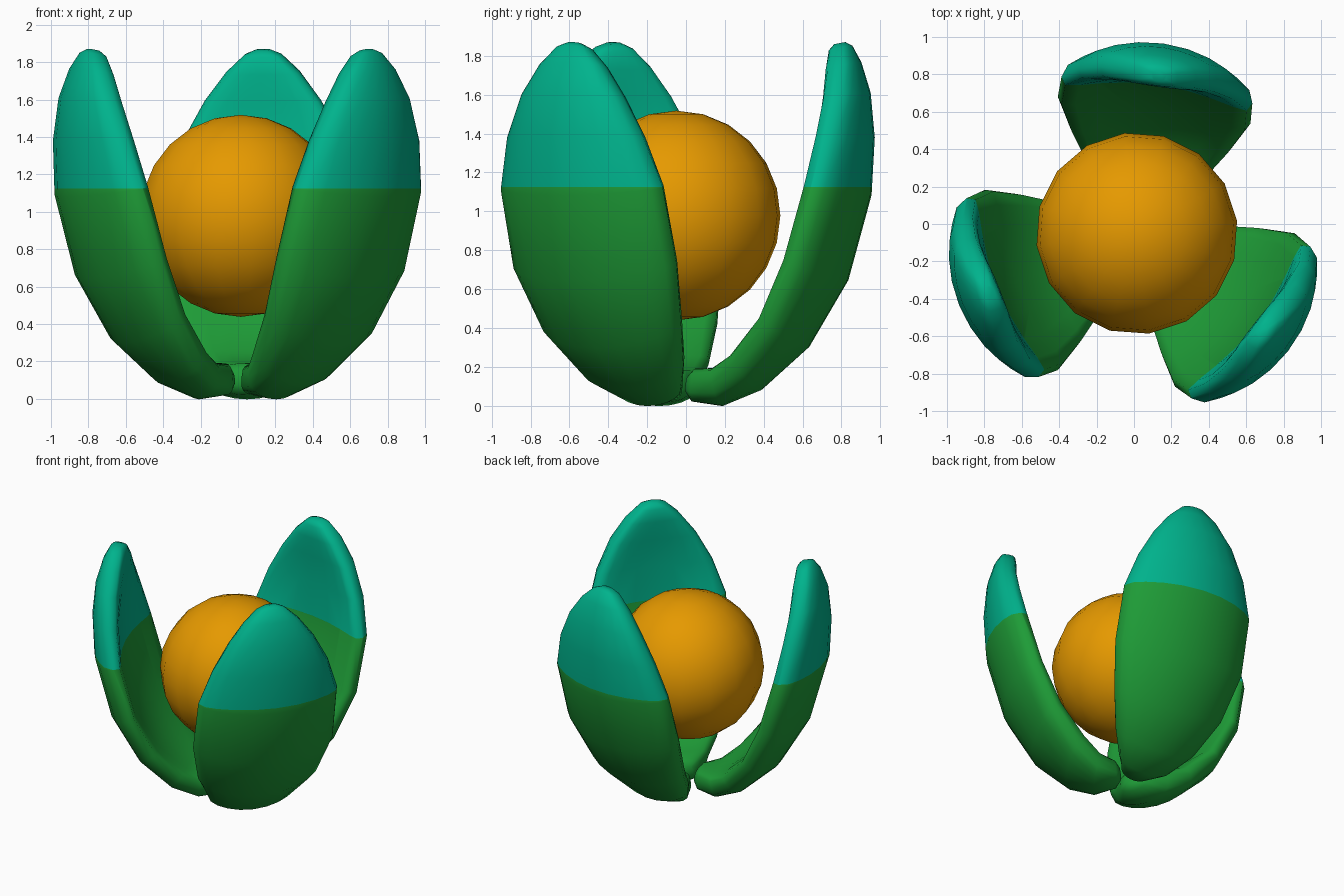
import bpy, bmesh, math
from mathutils import Vector, Matrix

if "Cube" in bpy.data.objects:
    bpy.data.objects.remove(bpy.data.objects["Cube"])


def material(name, rgb):
    m = bpy.data.materials.new(name)
    m.diffuse_color = (*rgb, 1)
    m.use_nodes = True
    m.node_tree.nodes["Principled BSDF"].inputs["Base Color"].default_value = m.diffuse_color
    return m


green = material("leaf green", (0.013, 0.33, 0.038))
teal = material("teal tip", (0.0, 0.45, 0.265))
orange = material("orange", (0.79, 0.32, 0.0))

CENTER = Vector((0.015, -0.05, 0))

# petal spine: radial distance, height, half width, half thickness
SPINE = [(0.055, 0.11, 0.05, 0.04), (0.09, 0.105, 0.11, 0.085), (0.22, 0.095, 0.21, 0.10),
         (0.38, 0.165, 0.32, 0.105), (0.60, 0.36, 0.44, 0.105), (0.79, 0.68, 0.52, 0.105),
         (0.905, 1.1, 0.515, 0.105), (0.92, 1.38, 0.43, 0.105), (0.905, 1.60, 0.315, 0.10),
         (0.875, 1.75, 0.20, 0.085), (0.855, 1.84, 0.10, 0.06), (0.85, 1.865, 0.04, 0.03)]
SIDES = 20
SPLIT = 1.125


def petal(name, degrees):
    bm = bmesh.new()
    rings = []
    for i, (r, z, w, t) in enumerate(SPINE):
        a, b = SPINE[max(i - 1, 0)], SPINE[min(i + 1, len(SPINE) - 1)]
        along = Vector((b[0] - a[0], 0, b[1] - a[1])).normalized()
        inward = Vector((-along.z, 0, along.x))
        ring = []
        for k in range(SIDES):
            ang = 2 * math.pi * k / SIDES
            u, s = math.cos(ang), math.sin(ang)
            v = math.copysign(abs(s) ** 0.55, s)
            # cupped cross-section with a rounded rim
            p = Vector((r, w * u, z)) + inward * (0.5 * (w * u) ** 2 + t * v)
            ring.append(bm.verts.new(p))
        rings.append(ring)
    for lo, hi in zip(rings, rings[1:]):
        for k in range(SIDES):
            n = (k + 1) % SIDES
            bm.faces.new((lo[k], lo[n], hi[n], hi[k]))
    bm.faces.new(rings[0][::-1])
    bm.faces.new(rings[-1])
    # cut the colour border and paint the upper part
    bmesh.ops.bisect_plane(bm, geom=bm.verts[:] + bm.edges[:] + bm.faces[:],
                           plane_co=(0, 0, SPLIT), plane_no=(0, 0, 1))
    bmesh.ops.recalc_face_normals(bm, faces=bm.faces[:])
    for f in bm.faces:
        f.material_index = int(f.calc_center_median().z > SPLIT)
        f.smooth = True
    bm.transform(Matrix.Translation(CENTER) @ Matrix.Rotation(math.radians(degrees), 4, 'Z'))
    me = bpy.data.meshes.new(name)
    bm.to_mesh(me)
    bm.free()
    me.materials.append(green)
    me.materials.append(teal)
    bpy.context.collection.objects.link(bpy.data.objects.new(name, me))


for name, deg in (("back_petal", 82), ("left_petal", 202), ("right_petal", 322)):
    petal(name, deg)

# round fruit in the middle
bpy.ops.mesh.primitive_uv_sphere_add(segments=16, ring_count=12, radius=0.54,
                                     location=CENTER + Vector((0, 0, 0.978)),
                                     rotation=(0, 0, math.radians(7)))
ball = bpy.context.object
ball.name = "center_ball"
ball.data.materials.append(orange)
bpy.ops.object.shade_smooth()
